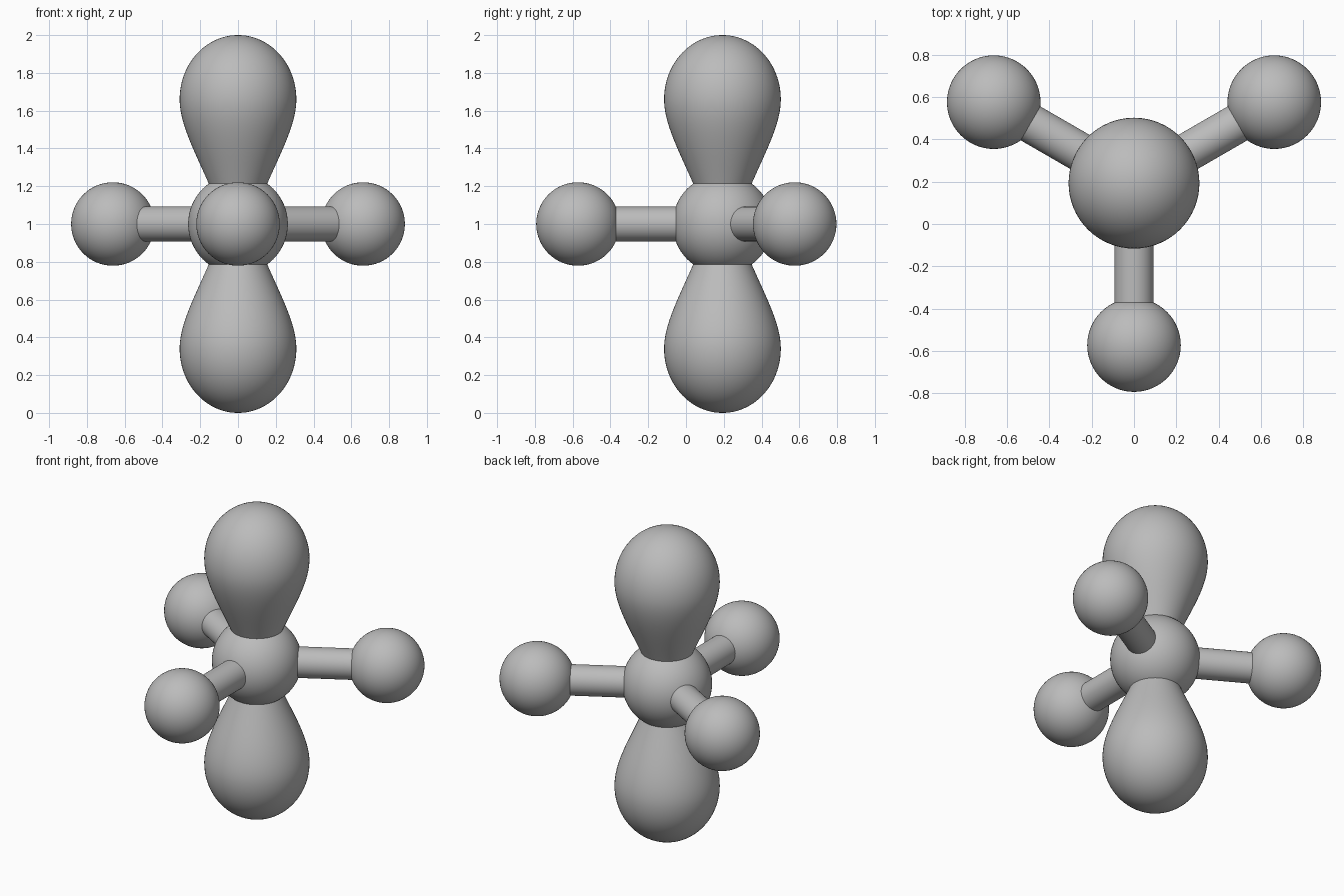
import bpy
import math
from mathutils import Vector
from mathutils.geometry import interpolate_bezier

cube = bpy.data.objects.get("Cube")
if cube:
    bpy.data.objects.remove(cube, do_unlink=True)

CENTRE = Vector((0, 0.193, 1.0))
ARM = 0.765

grey = bpy.data.materials.new("neutral grey")
grey.use_nodes = True
grey.diffuse_color = (0.5, 0.5, 0.5, 1)
grey.node_tree.nodes["Principled BSDF"].inputs["Base Color"].default_value = (0.5, 0.5, 0.5, 1)


def finish(name):
    obj = bpy.context.object
    obj.name = name
    obj.data.materials.append(grey)
    bpy.ops.object.shade_smooth_by_angle(angle=math.radians(40))


def ball(name, radius, location):
    bpy.ops.mesh.primitive_uv_sphere_add(segments=64, ring_count=32, radius=radius, location=location)
    finish(name)


def lobe(name, side):
    # Teardrop profile: rounded tip, then a taper into the core
    tip = interpolate_bezier((0, 0, 1), (0.171, 0, 1), (0.309, 0, 0.848), (0.309, 0, 0.66), 24)
    neck = interpolate_bezier((0.309, 0, 0.66), (0.309, 0, 0.5), (0.19, 0, 0.32), (0.1, 0, 0.08), 24)
    profile = tip[1:] + neck[1:]
    steps = 64
    verts = [(0, 0, side)]
    for p in profile:
        for i in range(steps):
            a = math.tau * i / steps
            verts.append((p.x * math.cos(a), p.x * math.sin(a), p.z * side))
    faces = [(0, 1 + i, 1 + (i + 1) % steps) for i in range(steps)]
    for row in range(len(profile) - 1):
        start = 1 + row * steps
        for i in range(steps):
            j = (i + 1) % steps
            faces.append((start + i, start + steps + i, start + steps + j, start + j))
    last = 1 + (len(profile) - 1) * steps
    faces.append(tuple(last + i for i in reversed(range(steps))))
    if side < 0:
        faces = [f[::-1] for f in faces]
    mesh = bpy.data.meshes.new(name)
    mesh.from_pydata(verts, [], faces)
    obj = bpy.data.objects.new(name, mesh)
    obj.location = CENTRE
    bpy.context.collection.objects.link(obj)
    bpy.ops.object.select_all(action='DESELECT')
    obj.select_set(True)
    bpy.context.view_layer.objects.active = obj
    finish(name)


# Core and its two vertical lobes
ball("core_ball", 0.264, CENTRE)
lobe("upper_lobe", 1)
lobe("lower_lobe", -1)

# Three outer balls on rods, evenly spread around the core
for name, degrees in (("front", -90), ("back_left", 30), ("back_right", 150)):
    angle = math.radians(degrees)
    reach = Vector((math.cos(angle), math.sin(angle), 0)) * ARM
    ball(name + "_ball", 0.221, CENTRE + reach)
    bpy.ops.mesh.primitive_cylinder_add(vertices=48, radius=0.0925, depth=ARM,
                                        location=CENTRE + reach / 2,
                                        rotation=(0, math.pi / 2, angle))
    finish(name + "_rod")
